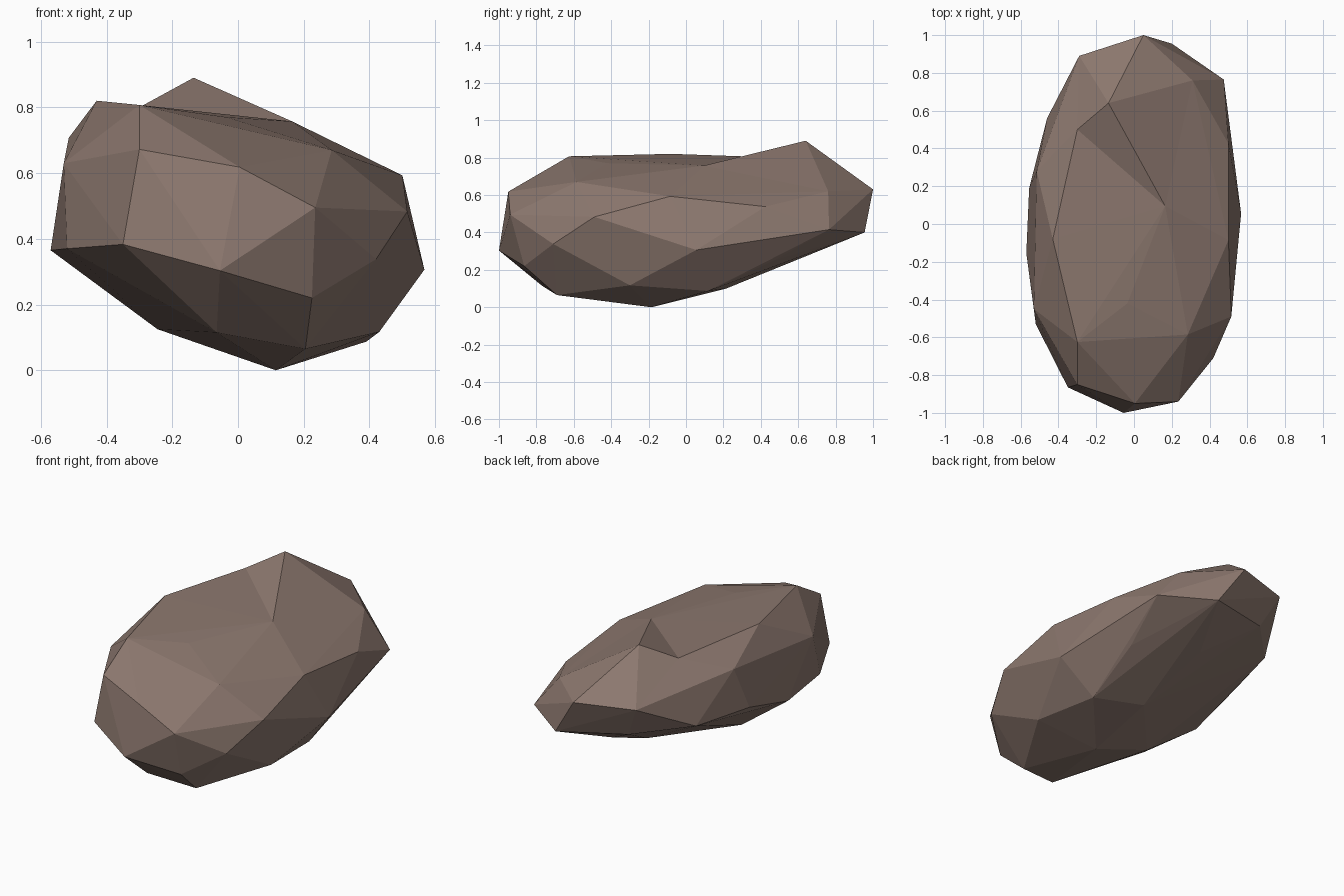
import bpy, bmesh

if "Cube" in bpy.data.objects:
    bpy.data.objects.remove(bpy.data.objects["Cube"])

# Corner points of the faceted boulder, ring by ring
crown = [(-.30, .50, .80), (-.515, .28, .707), (-.43, -.08, .82), (-.30, -.625, .807),
         (-.035, -.42, .77), (.165, .095, .757), (.285, -.585, .67)]
upper = [(.05, 1, .63), (-.29, .89, .632), (.31, .76, .62), (.50, .425, .538),
         (.50, -.085, .593), (.515, -.49, .483), (.235, -.94, .495), (.005, -.95, .618),
         (-.30, -.85, .672), (-.53, -.45, .63)]
middle = [(.20, .955, .40), (.475, .765, .415), (.567, .055, .306), (.42, -.71, .338),
          (.225, -.865, .22), (-.055, -1, .303), (-.35, -.865, .383), (-.52, -.53, .37),
          (-.57, -.155, .365), (-.555, .19, .454), (-.46, .56, .457), (-.20, .83, .44)]
base = [(.05, .62, .275), (.415, .47, .25), (.39, .12, .087), (.43, -.30, .117),
        (.205, -.69, .065), (-.065, -.77, .115), (-.245, -.18, .125), (.115, -.185, 0),
        (.11, .215, .10)]

# Main body: convex shell around the corners
bm = bmesh.new()
verts = [bm.verts.new(p) for p in crown + upper + middle + base]
n = len(crown)
ring = {verts[0], verts[5], verts[n], verts[n + 1], verts[n + 2]}
bmesh.ops.convex_hull(bm, input=verts)

# Raised peak at the back: open the faces inside the ring and fan them to the tip
patch = [f for f in bm.faces if all(v in ring for v in f.verts)]
bmesh.ops.delete(bm, geom=patch, context='FACES')
rim = [e for e in bm.edges if e.is_boundary]
tip = bm.verts.new((-.135, .64, .89))
for e in rim:
    bm.faces.new((e.verts[0], e.verts[1], tip))
bmesh.ops.delete(bm, geom=[v for v in bm.verts if not v.link_faces], context='VERTS')
bmesh.ops.recalc_face_normals(bm, faces=bm.faces[:])

mesh = bpy.data.meshes.new("boulder")
bm.to_mesh(mesh)
bm.free()
boulder = bpy.data.objects.new("boulder", mesh)
bpy.context.collection.objects.link(boulder)

# Brown-grey stone
stone = bpy.data.materials.new("brown_grey_stone")
stone.diffuse_color = (.264, .188, .158, 1)
stone.use_nodes = True
stone.node_tree.nodes["Principled BSDF"].inputs["Base Color"].default_value = stone.diffuse_color
mesh.materials.append(stone)
